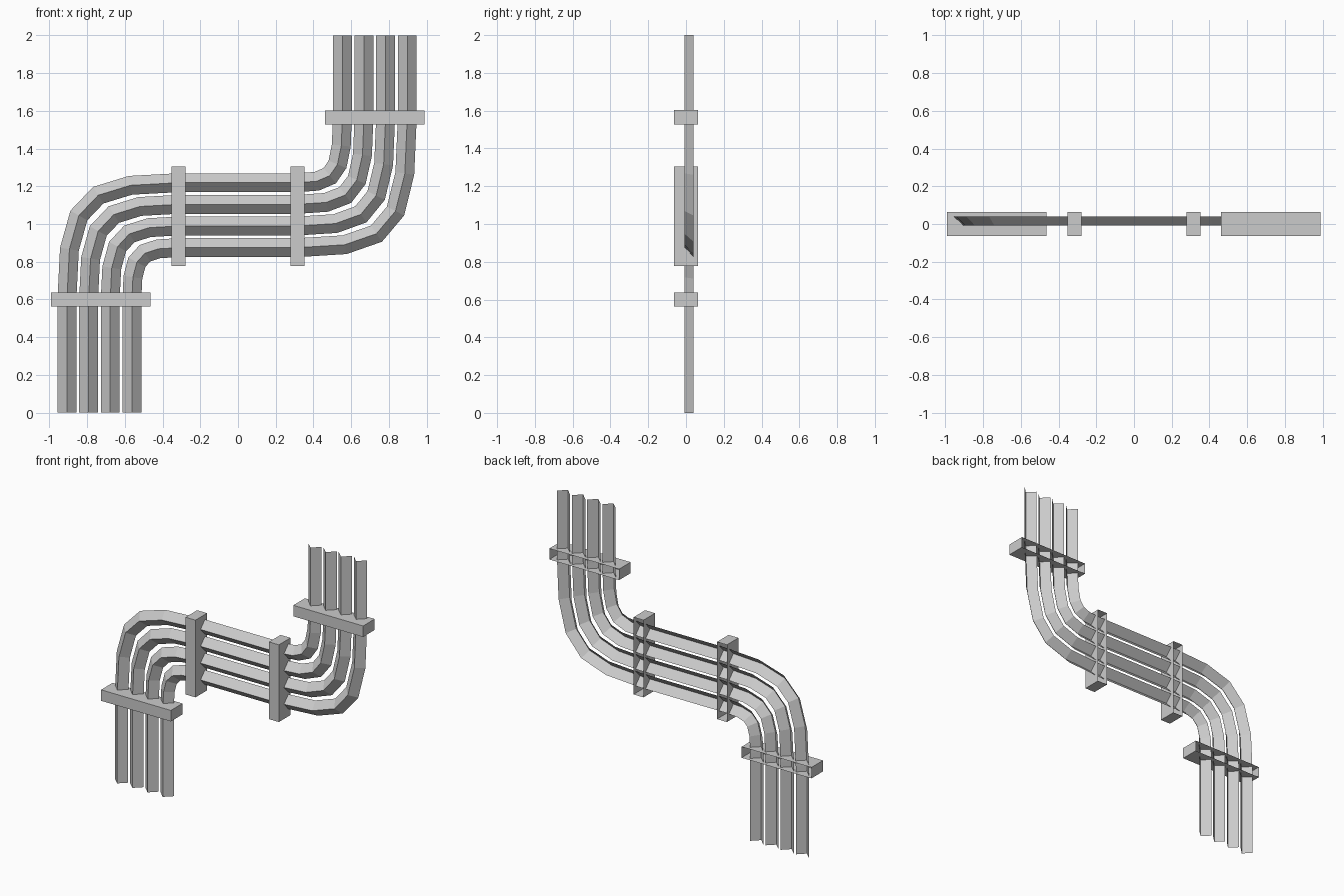
import bpy, bmesh
from mathutils import Vector

cube = bpy.data.objects.get("Cube")
if cube:
    bpy.data.objects.remove(cube)

# Single plain grey
grey = bpy.data.materials.new("light grey")
grey.use_nodes = True
grey.diffuse_color = (0.6, 0.6, 0.6, 1)
grey.node_tree.nodes["Principled BSDF"].inputs["Base Color"].default_value = (0.6, 0.6, 0.6, 1)

PIPES, SPACING = 4, 0.1148
HALF, FRONT, BACK = 0.05, -0.008, 0.04
LOW, HIGH, CLAMP_X = 0.6, 1.565, 0.315


def finish(name, bm):
    mesh = bpy.data.meshes.new(name)
    bm.to_mesh(mesh)
    bm.free()
    mesh.materials.append(grey)
    obj = bpy.data.objects.new(name, mesh)
    bpy.context.collection.objects.link(obj)


def bend(start, corner, end, steps=5, pull=0.85):
    """Cubic elbow whose handles reach most of the way to the corner."""
    a, c, d = Vector(start), Vector(corner), Vector(end)
    h1, h2 = a.lerp(c, pull), d.lerp(c, pull)
    pts = []
    for i in range(steps + 1):
        t = i / steps
        s = 1 - t
        pts.append(a * s**3 + h1 * (3 * s * s * t) + h2 * (3 * s * t * t) + d * t**3)
    return pts


def add_pipe(name, path):
    """Sweep an open V section, ridge to the front, along a path in x and z."""
    bm = bmesh.new()
    rows = []
    for i, p in enumerate(path):
        before = (p - path[i - 1]).normalized() if i else None
        after = (path[i + 1] - p).normalized() if i + 1 < len(path) else None
        before, after = before or after, after or before
        tangent = (before + after).normalized()
        side = Vector((-tangent.y, tangent.x)) * (HALF / tangent.dot(after))
        rows.append([bm.verts.new((q.x, y, q.y)) for q, y in
                     ((p + side, BACK), (p, FRONT), (p - side, BACK))])
    for r, s in zip(rows, rows[1:]):
        for k in range(2):
            bm.faces.new((r[k], r[k + 1], s[k + 1], s[k]))
    finish(name, bm)


def add_clamp(name, x, z, width, height):
    """Box clamp with an open back."""
    bm = bmesh.new()
    bmesh.ops.create_cube(bm, size=1)
    for v in bm.verts:
        v.co = Vector((x + v.co.x * width, v.co.y * 0.125, z + v.co.z * height))
    bm.normal_update()
    bmesh.ops.delete(bm, geom=[f for f in bm.faces if f.normal.y > 0.9], context='FACES_ONLY')
    finish(name, bm)


# Pipes: up, across, then up again
for i in range(PIPES):
    left, level, right = -0.907 + i * SPACING, 1.219 - i * SPACING, 0.553 + i * SPACING
    path = [Vector((left, 0))]
    path += bend((left, LOW), (left, level), (-CLAMP_X, level))
    path += bend((CLAMP_X, level), (right, level), (right, HIGH))
    path.append(Vector((right, 2)))
    add_pipe(f"pipe_{i + 1}", path)

# Clamps around the bundle
LONG, THIN = 0.527, 0.075
add_clamp("lower_clamp", -0.727, LOW, LONG, THIN)
add_clamp("upper_clamp", 0.725, HIGH, LONG, THIN)
add_clamp("right_middle_clamp", -CLAMP_X, 1.04, THIN, LONG)
add_clamp("left_middle_clamp", CLAMP_X, 1.04, THIN, LONG)
